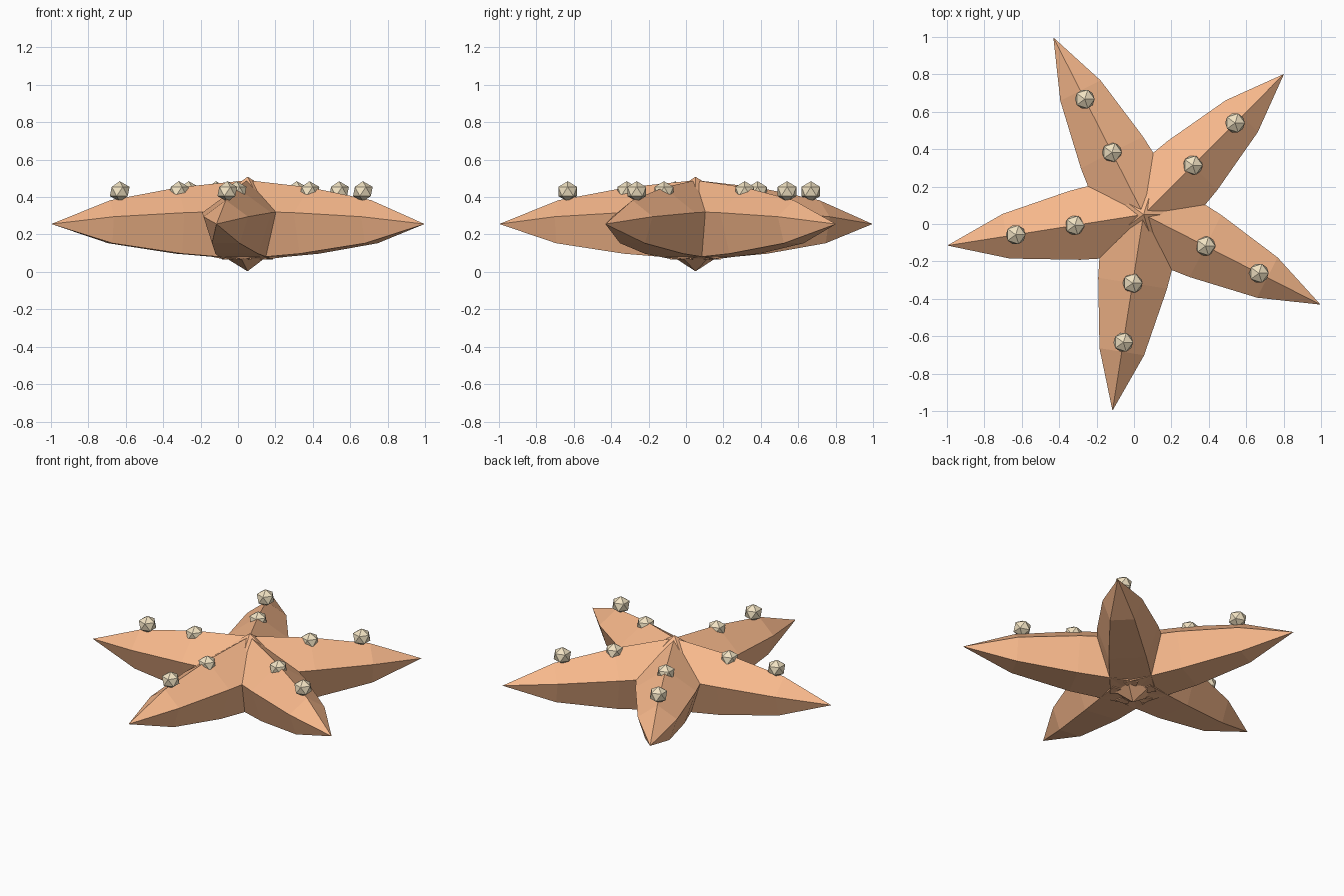
import bpy, bmesh
from math import cos, sin, pi, radians
from mathutils import Matrix, Vector

if "Cube" in bpy.data.objects:
    bpy.data.objects.remove(bpy.data.objects["Cube"])

CX, CY, CZ = 0.051, 0.051, 0.256
ARM_ANGLES = [radians(45 + 72 * i) for i in range(5)]


def material(name, color):
    m = bpy.data.materials.new(name)
    m.diffuse_color = (*color, 1)
    m.use_nodes = True
    m.node_tree.nodes["Principled BSDF"].inputs["Base Color"].default_value = m.diffuse_color
    return m


def finish(bm, name, mat):
    bmesh.ops.recalc_face_normals(bm, faces=bm.faces)
    me = bpy.data.meshes.new(name)
    bm.to_mesh(me)
    bm.free()
    me.materials.append(mat)
    ob = bpy.data.objects.new(name, me)
    bpy.context.collection.objects.link(ob)
    return ob


def ball(name, loc, radius, squash, mat):
    bm = bmesh.new()
    bmesh.ops.create_icosphere(bm, subdivisions=1, radius=radius)
    bmesh.ops.scale(bm, vec=(1, 1, squash), verts=bm.verts)
    finish(bm, name, mat).location = loc


def arm(name, angle, mat):
    # Five-sided rings along the arm, closing to a point at the tip
    bm = bmesh.new()
    rings = []
    for dist, rad in [(0, 0.234), (0.372, 0.196), (0.743, 0.127)]:
        rings.append([bm.verts.new((dist, rad * cos(pi / 2 + k * 2 * pi / 5),
                                    rad * sin(pi / 2 + k * 2 * pi / 5)))
                      for k in range(5)])
    tip = bm.verts.new((1.062, 0, 0))
    bm.faces.new(rings[0])
    for k in range(5):
        n = (k + 1) % 5
        for a, b in zip(rings, rings[1:]):
            bm.faces.new((a[k], a[n], b[n], b[k]))
        bm.faces.new((rings[-1][k], rings[-1][n], tip))
    ob = finish(bm, name, mat)
    ob.matrix_world = (Matrix.Translation(Vector((CX, CY, CZ)))
                       @ Matrix.Rotation(angle, 4, 'Z'))


orange = material("orange_skin", (0.93, 0.48, 0.26))
tan = material("tan_bumps", (0.88, 0.76, 0.54))

# Central body
ball("body", (CX, CY, CZ), 0.253, 1, orange)

# Arms, each with two bumps along the ridge
for i, ang in enumerate(ARM_ANGLES, 1):
    arm(f"arm_{i}", ang, orange)
    for j, r in enumerate((0.372, 0.692), 1):
        ball(f"bump_{i}_{j}", (CX + r * cos(ang), CY + r * sin(ang), 0.43),
             0.059, 0.93, tan)
